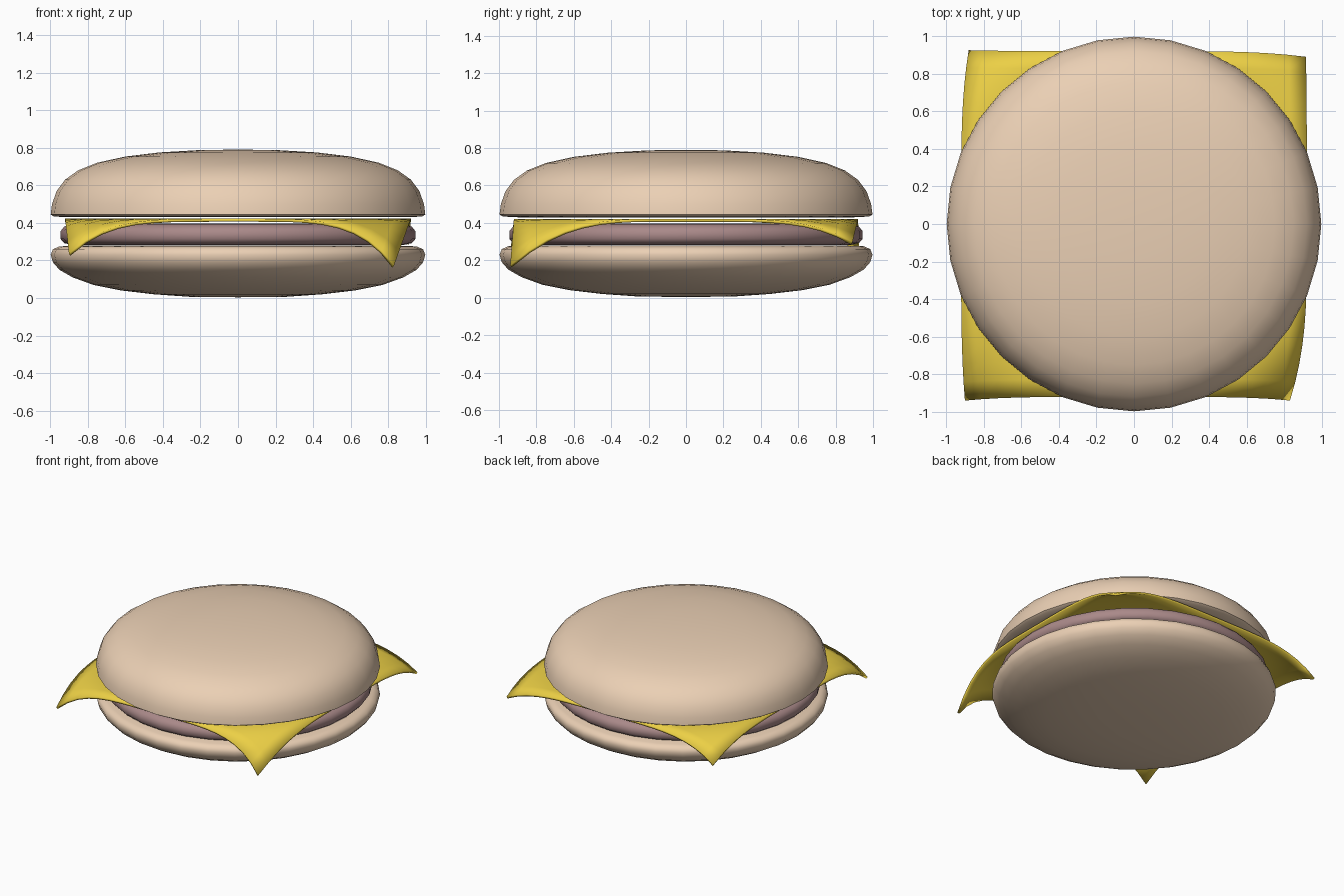
import bpy, bmesh, math
from mathutils import Vector

if "Cube" in bpy.data.objects:
    bpy.data.objects.remove(bpy.data.objects["Cube"])

SEGMENTS = 32


def paint(obj, name, color):
    mat = bpy.data.materials.get(name) or bpy.data.materials.new(name)
    mat.diffuse_color = (*color, 1)
    mat.use_nodes = True
    mat.node_tree.nodes["Principled BSDF"].inputs["Base Color"].default_value = mat.diffuse_color
    obj.data.materials.append(mat)


def finish(bm, name, mat, color, angle=50):
    mesh = bpy.data.meshes.new(name)
    bm.to_mesh(mesh)
    bm.free()
    obj = bpy.data.objects.new(name, mesh)
    bpy.context.collection.objects.link(obj)
    paint(obj, mat, color)
    bpy.ops.object.select_all(action='DESELECT')
    obj.select_set(True)
    bpy.context.view_layer.objects.active = obj
    bpy.ops.object.shade_smooth_by_angle(angle=math.radians(angle))
    return obj


def lathe(name, profile, mat, color):
    """Spin an (radius, height) profile around z."""
    bm = bmesh.new()
    verts = [bm.verts.new((r, 0, z)) for r, z in profile]
    edges = [bm.edges.new(pair) for pair in zip(verts, verts[1:])]
    bmesh.ops.spin(bm, geom=verts + edges, cent=(0, 0, 0), axis=(0, 0, 1),
                   angle=2 * math.pi, steps=SEGMENTS, use_merge=True)
    bmesh.ops.remove_doubles(bm, verts=bm.verts, dist=0.0005)
    bmesh.ops.recalc_face_normals(bm, faces=bm.faces)
    return finish(bm, name, mat, color)


BUN = (0.83, 0.63, 0.46)

# Buns
lathe("bottom_bun", [(0, 0.004), (0.25, 0.006), (0.45, 0.02), (0.62, 0.04), (0.77, 0.07),
                     (0.88, 0.11), (0.95, 0.15), (0.985, 0.19), (0.997, 0.23), (0.985, 0.26),
                     (0.95, 0.275), (0.8, 0.28), (0, 0.28)], "bun", BUN)
lathe("top_bun", [(0, 0.43), (0.9, 0.43), (0.98, 0.434), (0.997, 0.445), (0.99, 0.50),
                  (0.965, 0.57), (0.92, 0.63), (0.85, 0.68), (0.75, 0.72), (0.6, 0.753),
                  (0.42, 0.775), (0.2, 0.788), (0, 0.79)], "bun", BUN)

# Patty
lathe("patty", [(0, 0.282), (0.88, 0.282), (0.925, 0.292), (0.945, 0.315), (0.945, 0.355),
                (0.925, 0.38), (0.88, 0.395), (0, 0.397)], "patty", (0.40, 0.25, 0.25))

# Cheese slice: a grid whose corners hang down by different amounts
HALF = 0.92
CORNERS = {(1, -1): (0.83, -0.94, 0.25, 2.0), (-1, -1): (-0.90, -0.94, 0.185, 2.4),
           (1, 1): (0.915, 0.89, 0.125, 2.2), (-1, 1): (-0.88, 0.925, 0.16, 2.2)}
bm = bmesh.new()
bmesh.ops.create_grid(bm, x_segments=20, y_segments=20, size=HALF)
for v in bm.verts:
    sx, sy = (1 if v.co.x > 0 else -1), (1 if v.co.y > 0 else -1)
    cx, cy, drop, power = CORNERS[sx, sy]
    t = max(0, (v.co.xy.length - 0.93) / (HALF * math.sqrt(2) - 0.93)) ** power
    v.co += t * Vector((cx - sx * HALF, cy - sy * HALF, -drop))
    v.co.z += 0.422
cheese = finish(bm, "cheese_slice", "cheese", (0.84, 0.63, 0.06), 40)
mod = cheese.modifiers.new("thickness", 'SOLIDIFY')
mod.thickness = 0.016
mod.offset = -1
